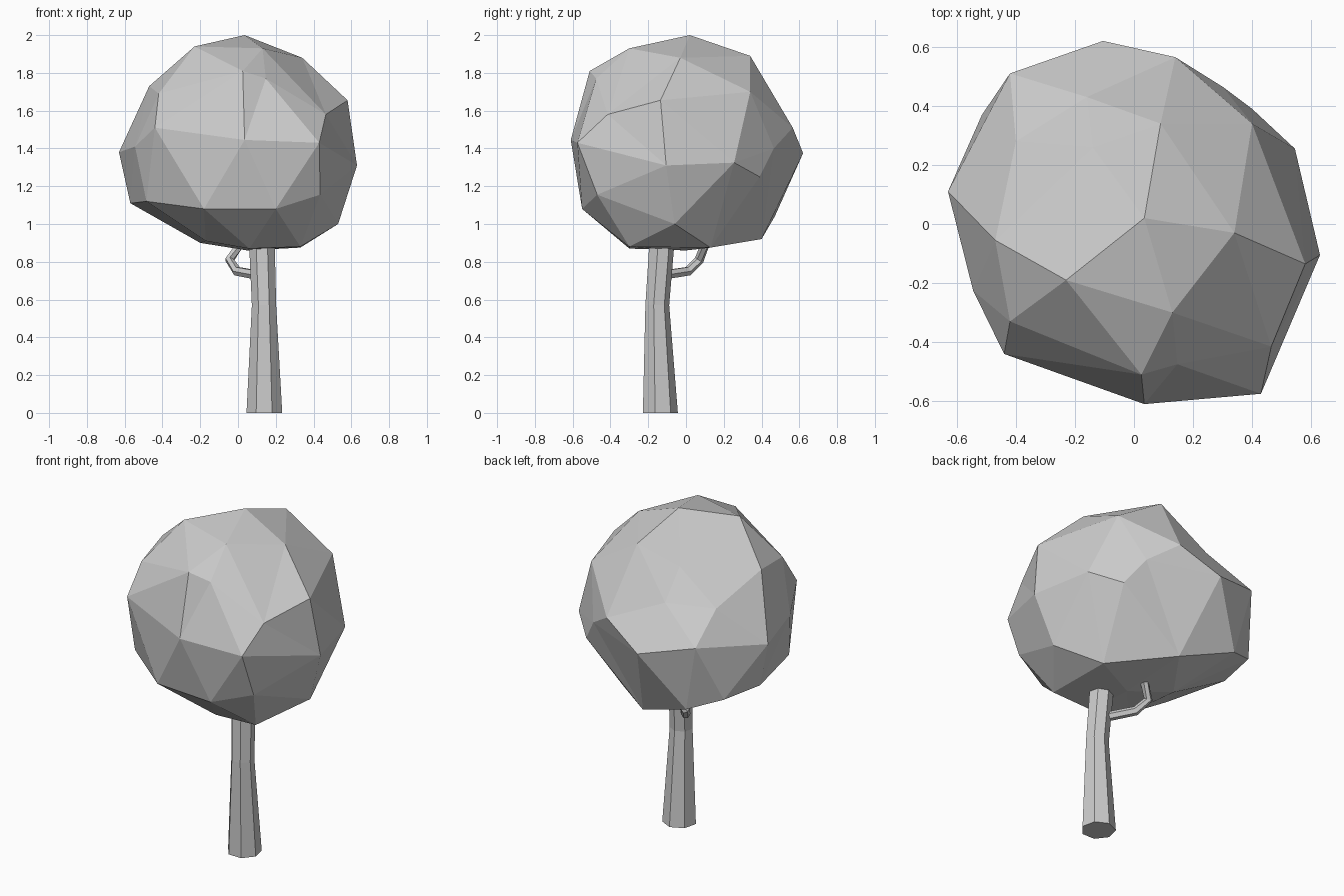
import bpy, bmesh
from math import cos, sin, tau, radians
from mathutils import Vector

if "Cube" in bpy.data.objects:
    bpy.data.objects.remove(bpy.data.objects["Cube"])


def finish(name, bm):
    bmesh.ops.recalc_face_normals(bm, faces=bm.faces)
    mesh = bpy.data.meshes.new(name)
    bm.to_mesh(mesh)
    bm.free()
    obj = bpy.data.objects.new(name, mesh)
    bpy.context.collection.objects.link(obj)
    return obj


def tube(name, stations, sides, phase, level=False):
    """Faceted tube through (x, y, z, radius) stations."""
    bm = bmesh.new()
    pts = [Vector(s[:3]) for s in stations]
    rings = []
    for i, p in enumerate(pts):
        d = (pts[min(i + 1, len(pts) - 1)] - pts[max(i - 1, 0)]).normalized()
        if level:
            u, v = Vector((1, 0, 0)), Vector((0, 1, 0))
        else:
            side = Vector((0.8, 0.6, 0))
            u = (side - d * side.dot(d)).normalized()
            v = d.cross(u)
        r = stations[i][3]
        angles = [phase + tau * k / sides for k in range(sides)]
        rings.append([bm.verts.new(p + r * (u * cos(a) + v * sin(a))) for a in angles])
    for a, b in zip(rings, rings[1:]):
        for k in range(sides):
            n = (k + 1) % sides
            bm.faces.new((a[k], a[n], b[n], b[k]))
    bm.faces.new(rings[0])
    bm.faces.new(rings[-1])
    return finish(name, bm)


# Crown: an irregular faceted ball, facets spread over the corner directions
corners = [
    # top cap
    (.035, .02, 2), (-.23, -.19, 1.94), (.13, -.30, 1.93), (.34, -.03, 1.88),
    (.09, .34, 1.89), (-.14, .26, 1.78),
    # upper ring
    (-.40, .28, 1.60), (-.16, .43, 1.63), (-.47, -.055, 1.73), (-.42, -.33, 1.69),
    (.025, -.51, 1.81), (.147, -.475, 1.77), (.465, -.415, 1.58), (.58, -.135, 1.655),
    (.40, .34, 1.70), (.14, .565, 1.51),
    # widest ring
    (-.44, -.44, 1.51), (.035, -.61, 1.445), (.43, -.575, 1.43), (.63, -.105, 1.31),
    (.545, .255, 1.325), (.30, .465, 1.40), (-.105, .62, 1.375), (-.42, .51, 1.45),
    (-.63, .11, 1.38), (-.545, -.225, 1.41),
    # lower ring
    (.40, .39, 1.25), (.01, .40, .92), (-.33, .47, 1.04), (-.515, .37, 1.11),
    (-.57, .10, 1.11), (-.485, -.30, 1.12), (-.18, -.52, 1.08), (.20, -.55, 1.08),
    (.435, -.47, 1.155), (.53, -.06, 1.0),
    # underside
    (.33, .13, .875), (.33, -.30, .88), (-.20, .10, .90), (-.17, -.25, .91),
    (.05, 0, .86), (.06, -.30, .87),
]
centre = Vector((0, 0, 1.42))
bm = bmesh.new()
target = {}
for c in corners:
    vert = bm.verts.new((Vector(c) - centre).normalized())
    target[vert] = Vector(c)
bmesh.ops.convex_hull(bm, input=list(bm.verts))
for vert, co in target.items():
    vert.co = co
finish("crown", bm)

# Trunk: seven-sided, tapered, slightly bent
tube("trunk", [(.14, -.14, 0, .097), (.138, -.155, .57, .066), (.125, -.127, .95, .07)],
     7, radians(-14), level=True)

# Small crooked branch behind the trunk
tube("branch", [(.10, -.12, .73, .027), (-.005, .01, .75, .026),
                (-.045, .07, .81, .025), (.01, .10, .89, .024)], 6, 0)
